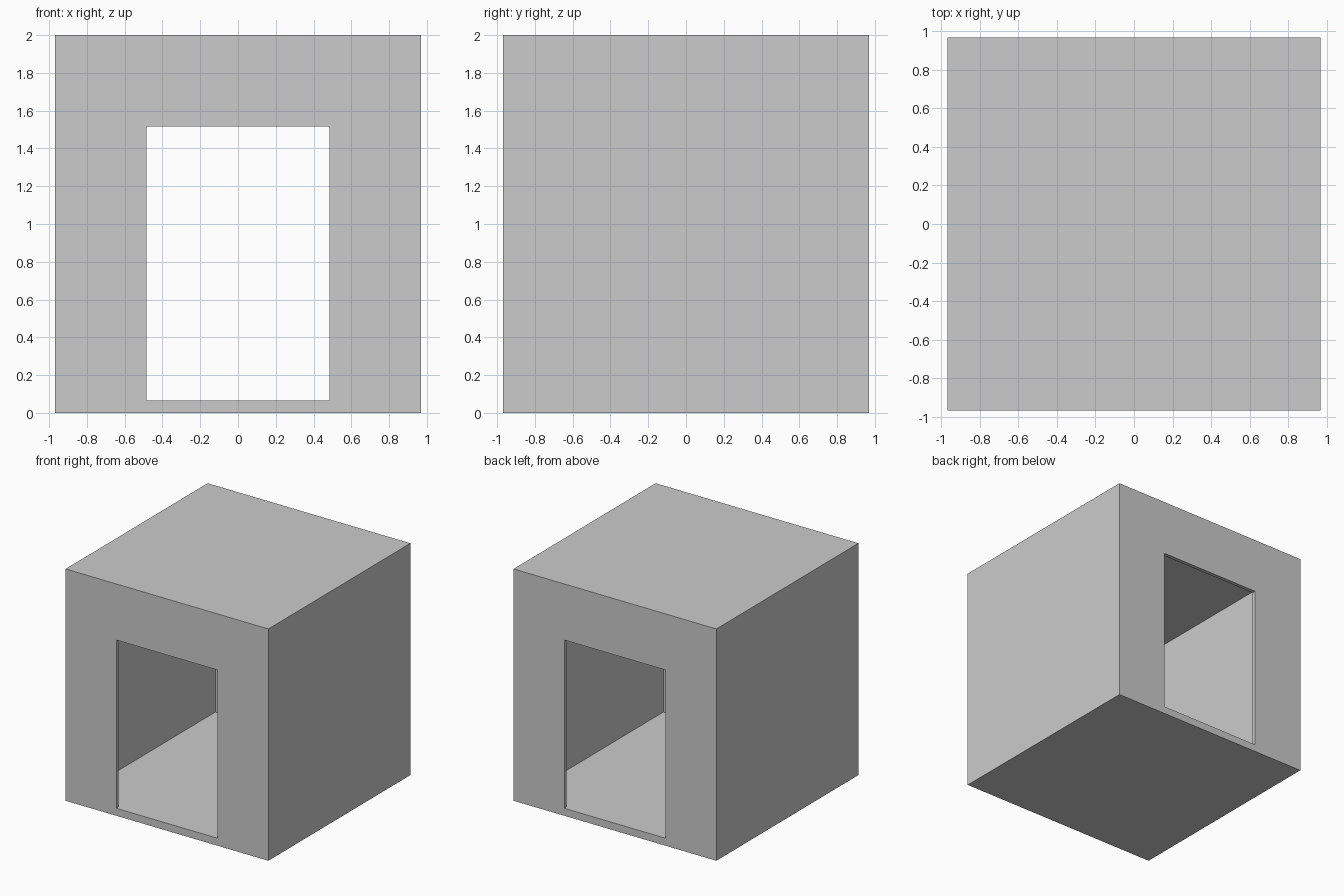
import bpy

if "Cube" in bpy.data.objects:
    bpy.data.objects.remove(bpy.data.objects["Cube"])

U = 2 / 62  # module: body is 60 x 60 x 62 modules


def box(name, sx, sy, z0, z1):
    """Box centred on x and y, sizes in modules, spanning z0..z1."""
    bpy.ops.mesh.primitive_cube_add(size=1, location=(0, 0, (z0 + z1) / 2 * U))
    ob = bpy.context.object
    ob.name = name
    ob.scale = (sx * U, sy * U, (z1 - z0) * U)
    bpy.ops.object.transform_apply(location=True, rotation=False, scale=True)
    return ob


def cut(target, cutter):
    mod = target.modifiers.new(cutter.name, 'BOOLEAN')
    mod.operation = 'DIFFERENCE'
    mod.solver = 'EXACT'
    mod.object = cutter
    cutter.hide_render = True
    cutter.display_type = 'WIRE'


# Outer block
shell = box("hollow_block", 60, 60, 0, 62)

# Room inside: thin front and back walls, thicker sides, floor and roof
cut(shell, box("room_cutter", 54, 58, 2, 58))

# Doorway running through front and back walls, level with the floor
cut(shell, box("doorway_cutter", 30, 70, 2, 47))
